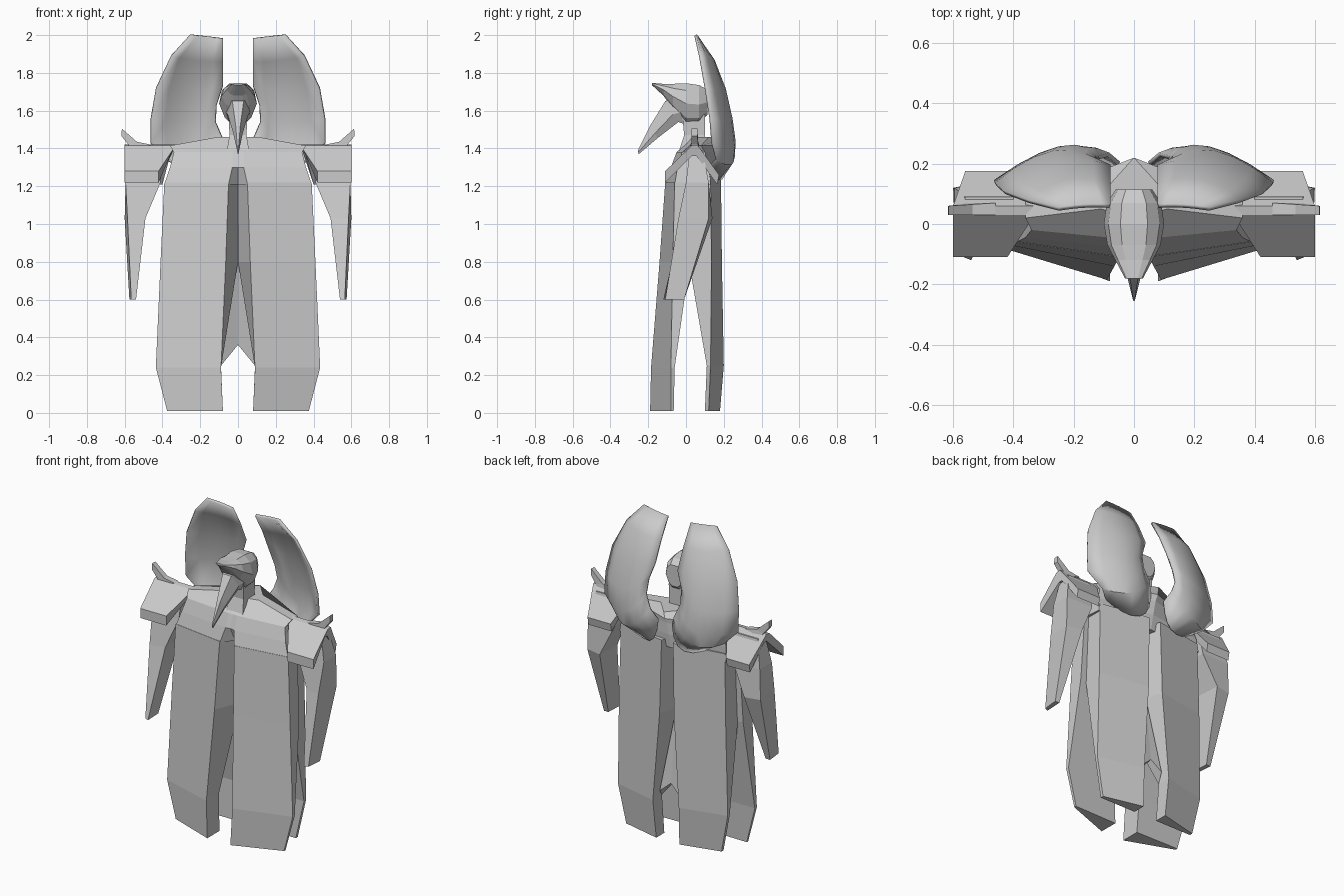
import bpy, bmesh, math

grey = bpy.data.materials.new("stone_grey")
grey.diffuse_color = (0.6, 0.6, 0.6, 1)


def finish(name, bm):
    bmesh.ops.remove_doubles(bm, verts=bm.verts, dist=0.0005)
    bmesh.ops.recalc_face_normals(bm, faces=bm.faces)
    me = bpy.data.meshes.new(name)
    bm.to_mesh(me)
    bm.free()
    me.materials.append(grey)
    ob = bpy.data.objects.new(name, me)
    bpy.context.collection.objects.link(ob)
    return ob


def mirror(ob):
    m = ob.modifiers.new("mirror", "MIRROR")
    m.use_clip = True
    return ob


def loft(name, rings):
    """Bridge closed rings of 3D points and cap both ends."""
    bm = bmesh.new()
    vs = [[bm.verts.new(p) for p in r] for r in rings]
    n = len(rings[0])
    for a, b in zip(vs, vs[1:]):
        for i in range(n):
            j = (i + 1) % n
            bm.faces.new((a[i], a[j], b[j], b[i]))
    bm.faces.new(vs[0])
    bm.faces.new(vs[-1])
    return finish(name, bm)


def level(z, *xy):
    return [(x, y, z) for x, y in xy]


def box(z, x0, x1, y0, y1):
    return level(z, (x0, y0), (x1, y0), (x1, y1), (x0, y1))


# Front robe panels: thick at the inner edge, split at the bottom
mirror(loft("front_robe_panel", [
    level(1.22, (.05, -.11), (.39, -.06), (.39, .03), (0, .03)),
    level(.8, (.065, -.14), (.41, -.07), (.41, .02), (0, .02)),
    level(.24, (.09, -.185), (.435, -.08), (.435, -.06), (.09, -.06)),
    level(.01, (.08, -.19), (.375, -.08), (.375, -.065), (.08, -.07))]))

# Back robe panels
mirror(loft("back_robe_panel", [
    level(1.26, (.04, .185), (.36, .13), (.36, .03), (0, .03)),
    level(.8, (.05, .19), (.37, .135), (.37, .015), (0, .015)),
    level(.25, (.09, .2), (.38, .13), (.38, .11), (.09, .11)),
    level(.01, (.08, .18), (.33, .12), (.33, .1), (.08, .1))]))

# Centre wedge closing the notch between the back panels
bm = bmesh.new()
pts = [(0, .015, .8), (.09, .11, .25), (0, .11, .36), (.07, .16, .3), (0, .15, .36), (0, .1, .8)]
v = [bm.verts.new(p) for p in pts]
for f in ((0, 1, 2), (1, 3, 4, 2), (3, 5, 4), (0, 5, 3, 1)):
    bm.faces.new([v[i] for i in f])
mirror(finish("robe_notch", bm))

# Chest and upper back
mirror(loft("chest", [
    level(1.21, (0, -.03), (.05, -.11), (.39, -.06), (.37, .13), (0, .15)),
    level(1.3, (0, -.075), (.03, -.08), (.36, -.045), (.36, .12), (0, .17)),
    level(1.38, (0, -.05), (.03, -.05), (.34, -.02), (.34, .1), (0, .19)),
    level(1.415, (0, -.01), (.03, -.01), (.36, .02), (.36, .08), (0, .21)),
    level(1.46, (0, .03), (.03, .03), (.11, .05), (.09, .12), (0, .22))]))

# Arms hanging from the shoulders, bent forward at the elbow
mirror(loft("arm", [
    box(1.39, .40, .56, .02, .09),
    box(1.22, .41, .595, .0, .12),
    level(1.03, (.49, -.02), (.585, -.04), (.6, .12), (.5, .14)),
    level(.6, (.54, -.12), (.565, -.11), (.575, -.01), (.545, -.01))]))

# Shoulder pads: bent plate with a raised front lip
pad = [(-.11, 1.22, .42, .6), (-.11, 1.28, .42, .6), (.03, 1.415, .33, .6),
       (.06, 1.42, .33, .6), (.175, 1.26, .4, .56), (.165, 1.21, .4, .56),
       (.055, 1.36, .36, .58), (.03, 1.36, .36, .58)]
mirror(loft("shoulder_pad", [[(p[2], p[0], p[1]) for p in pad],
                             [(p[3], p[0], p[1]) for p in pad]]))

# Shoulder spikes
mirror(loft("shoulder_spike", [
    [(.46, .03, 1.42), (.57, .03, 1.39), (.57, .07, 1.39), (.46, .07, 1.42)],
    [(.535, .03, 1.435), (.58, .03, 1.42), (.58, .065, 1.42), (.535, .065, 1.435)],
    [(.615, .03, 1.505), (.617, .03, 1.465), (.617, .06, 1.465), (.615, .06, 1.505)]]))

# Collar wings: curved shells, each row is inner edge, middle, outer edge
rows = [((.08, .06, 1.98), (.165, .06, 1.99), (.25, .05, 2.0)),
        ((.08, .13, 1.86), (.23, .14, 1.87), (.35, .075, 1.89)),
        ((.08, .19, 1.73), (.25, .195, 1.71), (.43, .105, 1.72)),
        ((.115, .2, 1.63), (.27, .235, 1.54), (.458, .13, 1.56)),
        ((.12, .22, 1.54), (.25, .25, 1.41), (.46, .14, 1.43)),
        ((.085, .23, 1.46), (.22, .245, 1.33), (.37, .16, 1.34)),
        ((.05, .2, 1.39), (.12, .185, 1.24), (.3, .12, 1.3))]


def arc(a, b, c, t):
    return [2 * (t - .5) * (t - 1) * p + 4 * t * (1 - t) * q + 2 * t * (t - .5) * r
            for p, q, r in zip(a, b, c)]


bm = bmesh.new()
g = [[bm.verts.new(arc(*r, i / 6)) for i in range(7)] for r in rows]
for a, b in zip(g, g[1:]):
    for i in range(6):
        bm.faces.new((a[i], a[i + 1], b[i + 1], b[i]))
wing = finish("collar_wing", bm)
s = wing.modifiers.new("thickness", "SOLIDIFY")
s.thickness = .015
s.offset = 0
mirror(wing)
bpy.context.view_layer.objects.active = wing
wing.select_set(True)
bpy.ops.object.shade_smooth_by_angle(angle=math.radians(25))

# Neck
loft("neck", [box(1.38, -.06, .06, -.04, .1), box(1.47, -.045, .045, -.01, .1),
              box(1.58, -.05, .05, -.02, .1)])


# Head: eight sided sections from the back of the skull to the pointed brow
def section(y, w, z0, z1):
    m = (z0 + z1) / 2
    h = (z1 - z0) / 2
    return [(w * a, y, m + h * b) for a, b in
            ((.45, 1), (.85, .65), (1, 0), (.7, -.7), (.35, -1),
             (-.35, -1), (-.7, -.7), (-1, 0), (-.85, .65), (-.45, 1))]


loft("head", [section(.115, .06, 1.58, 1.71), section(.07, .09, 1.53, 1.735),
              section(0, .1, 1.53, 1.745), section(-.07, .088, 1.61, 1.742),
              section(-.12, .062, 1.68, 1.742), section(-.18, .03, 1.735, 1.747)])

# Beak curving forward and down to a point
loft("beak", [
    [(-.06, -.04, 1.68), (.06, -.04, 1.68), (.07, .0, 1.6), (.04, .02, 1.52), (-.04, .02, 1.52), (-.07, 0, 1.6)],
    [(-.03, -.11, 1.65), (.03, -.11, 1.65), (.055, -.07, 1.58), (.03, -.04, 1.54), (-.03, -.04, 1.54), (-.055, -.07, 1.58)],
    [(-.012, -.19, 1.52), (.012, -.19, 1.52), (.025, -.165, 1.48), (.012, -.15, 1.455), (-.012, -.15, 1.455), (-.025, -.165, 1.48)],
    [(-.002, -.255, 1.39), (.002, -.255, 1.39), (.003, -.253, 1.38), (.002, -.25, 1.37), (-.002, -.25, 1.37), (-.003, -.253, 1.38)]])
